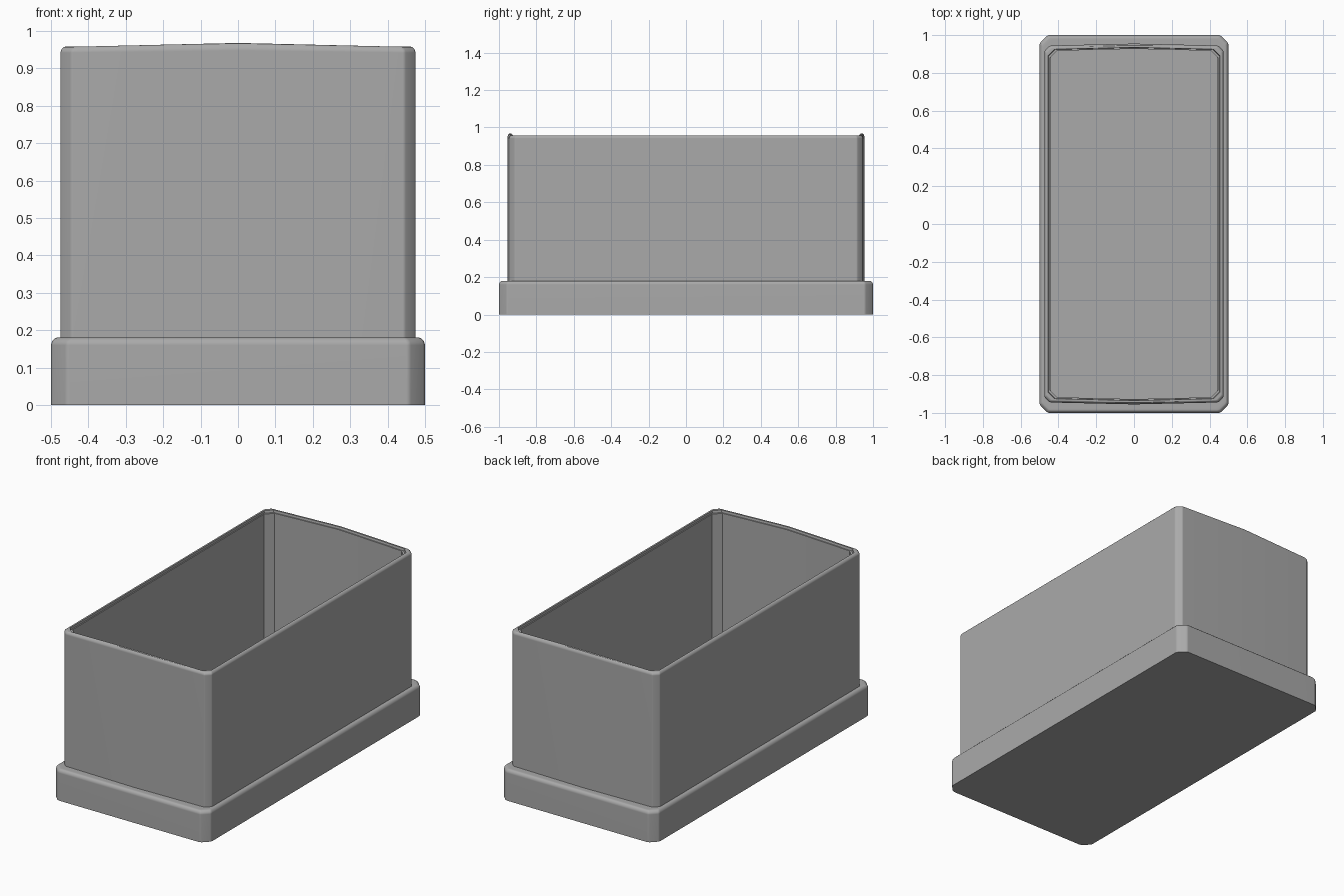
import bpy
import bmesh

if "Cube" in bpy.data.objects:
    bpy.data.objects.remove(bpy.data.objects["Cube"])

grey = bpy.data.materials.new("mid grey")
grey.use_nodes = True
grey.diffuse_color = (0.4, 0.4, 0.4, 1)
grey.node_tree.nodes["Principled BSDF"].inputs["Base Color"].default_value = (0.4, 0.4, 0.4, 1)


def ring(hx, hy, z, corner, rounded, bow, rise):
    """Rectangle outline with cut corners and a slightly peaked middle on each end."""
    near, far = (0.1, 0.75) if rounded else (0.3, 0.7)
    # distances from the side and from the end, going round the +x +y corner
    cut = [(0, corner), (near * corner, far * corner),
           (far * corner, near * corner), (corner, 0)]
    quarter = [(hx - a, hy - b, z) for a, b in cut]
    peak = (0, hy + bow, z + rise)
    left_back = [(-x, y, z) for x, y, z in reversed(quarter)]
    half = quarter + [peak] + left_back
    return half + [(-x, -y, z) for x, y, z in half]


def loft(name, hx, hy, rows, bow=0.0, rise=0.0, cap_end=False):
    """Skin rings given as (inset, height, corner size, rounded corner, raised)."""
    bm = bmesh.new()
    rings = []
    for inset, z, corner, rounded, raised in rows:
        points = ring(hx - inset, hy - inset, z, corner, rounded, bow, rise * raised)
        rings.append([bm.verts.new(p) for p in points])
    for low, high in zip(rings, rings[1:]):
        for i in range(len(low)):
            j = (i + 1) % len(low)
            bm.faces.new((low[i], low[j], high[j], high[i]))
    bm.faces.new(list(reversed(rings[0])))
    if cap_end:
        bm.faces.new(rings[-1])
    mesh = bpy.data.meshes.new(name)
    bm.to_mesh(mesh)
    bm.free()
    mesh.materials.append(grey)
    obj = bpy.data.objects.new(name, mesh)
    bpy.context.collection.objects.link(obj)
    bpy.ops.object.select_all(action='DESELECT')
    obj.select_set(True)
    bpy.context.view_layer.objects.active = obj
    bpy.ops.object.shade_smooth_by_angle(angle=0.6)
    # keep the large walls flat and the shading on the narrow corner faces
    weighted = obj.modifiers.new("even_shading", 'WEIGHTED_NORMAL')
    weighted.keep_sharp = True
    return obj


# Wide base with a softened upper edge
loft("base", 0.5, 1.0, [
    (0, 0, 0.05, True, 0),
    (0, 0.16, 0.05, True, 0),
    (0.003, 0.171, 0.049, True, 0),
    (0.01, 0.178, 0.047, True, 0),
    (0.015, 0.18, 0.046, True, 0),
    (0.025, 0.18, 0.044, True, 0),
    (0.06, 0.18, 0.04, True, 0),
])

# Open box: outer wall, rounded rim, inner wall and floor
loft("open_box", 0.475, 0.945, [
    (0, 0.02, 0.035, True, 0),
    (0, 0.942, 0.035, True, 0.6),
    (0.003, 0.951, 0.034, True, 0.8),
    (0.009, 0.957, 0.033, True, 1),
    (0.013, 0.958, 0.033, True, 1),
    (0.02, 0.958, 0.035, False, 1),
    (0.022, 0.945, 0.035, False, 1),
    (0.028, 0.945, 0.04, False, 1),
    (0.028, 0.05, 0.04, False, 0),
], bow=0.01, rise=0.01, cap_end=True)
